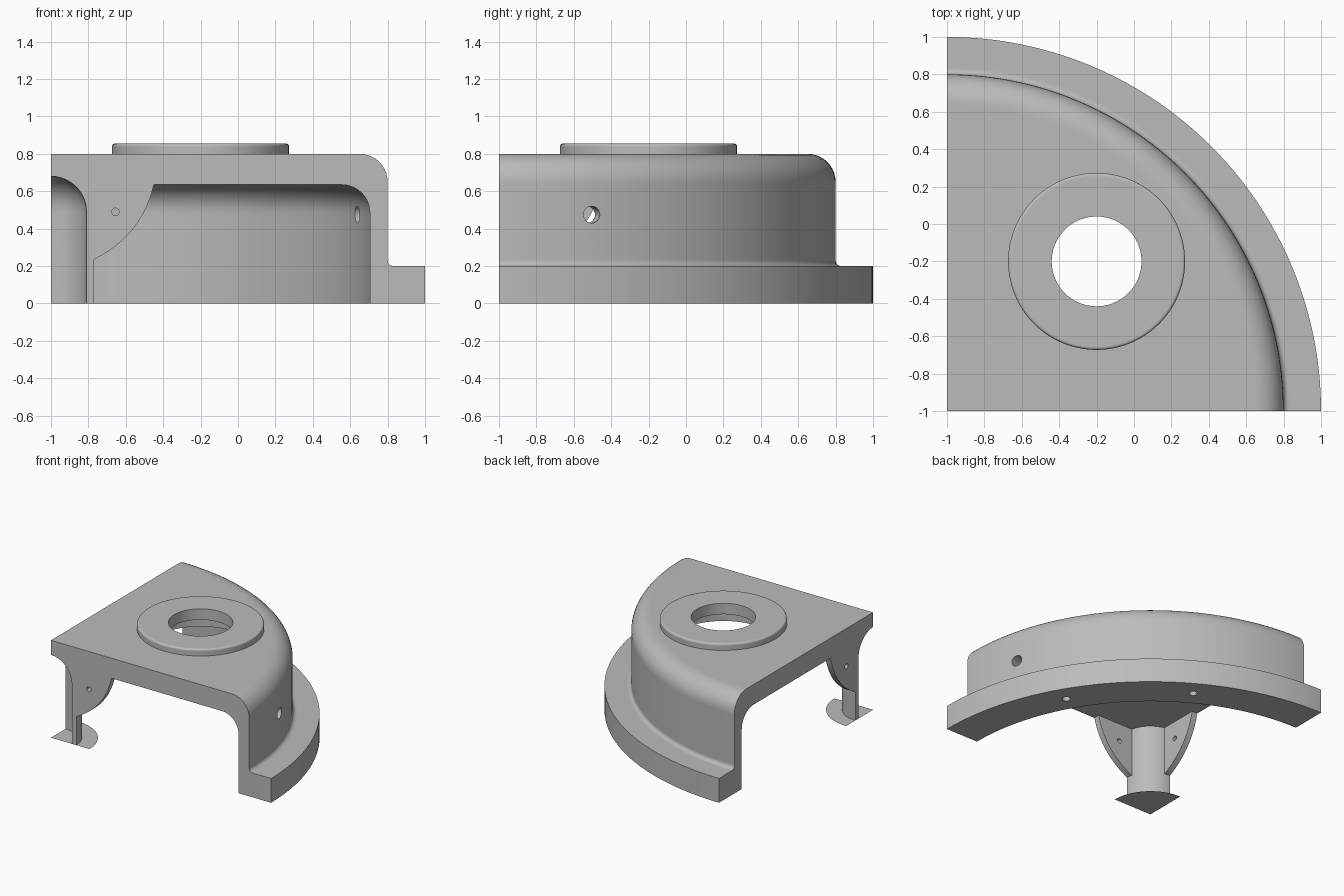
import bpy
import bmesh
from math import sin, cos, pi, radians
from mathutils import Matrix, Vector

if "Cube" in bpy.data.objects:
    bpy.data.objects.remove(bpy.data.objects["Cube"])

grey = bpy.data.materials.new("plain grey")
grey.use_nodes = True
grey.diffuse_color = (0.5, 0.5, 0.5, 1)
grey.node_tree.nodes["Principled BSDF"].inputs["Base Color"].default_value = (0.5, 0.5, 0.5, 1)


def finish(bm, name):
    bmesh.ops.recalc_face_normals(bm, faces=bm.faces)
    mesh = bpy.data.meshes.new(name)
    bm.to_mesh(mesh)
    bm.free()
    mesh.materials.append(grey)
    obj = bpy.data.objects.new(name, mesh)
    bpy.context.collection.objects.link(obj)
    return obj


def arc(r, z, radius, start, end, steps=10):
    angles = [radians(start + (end - start) * i / steps) for i in range(steps + 1)]
    return [(r + radius * cos(a), z + radius * sin(a)) for a in angles]


def lathe(name, profile, sweep=2 * pi, steps=64, matrix=Matrix()):
    """Revolve a closed profile around z; a partial sweep gets end caps."""
    bm = bmesh.new()
    full = sweep > 6.28
    axis = {i: bm.verts.new((0, 0, z)) for i, (r, z) in enumerate(profile) if r < 1e-5}
    rings = []
    for s in range(steps if full else steps + 1):
        a = sweep * s / steps
        rings.append([axis[i] if i in axis else bm.verts.new((r * cos(a), r * sin(a), z))
                      for i, (r, z) in enumerate(profile)])
    for s in range(steps):
        one, two = rings[s], rings[(s + 1) % len(rings)]
        for i in range(len(profile)):
            j = (i + 1) % len(profile)
            corners = list(dict.fromkeys([one[i], one[j], two[j], two[i]]))
            if len(corners) > 2:
                bm.faces.new(corners)
    if not full:
        bm.faces.new(rings[0])
        bm.faces.new(rings[-1])
    bm.transform(matrix)
    return finish(bm, name)


def pin(radius, start, end):
    """Cylinder cutter between two points."""
    start, end = Vector(start), Vector(end)
    turn = (end - start).to_track_quat('Z', 'Y').to_matrix().to_4x4()
    length = (end - start).length
    return lathe("hole_cutter", [(0, 0), (radius, 0), (radius, length), (0, length)],
                 steps=32, matrix=Matrix.Translation(start) @ turn)


def boolean(target, tool, operation):
    mod = target.modifiers.new("join", 'BOOLEAN')
    mod.operation = operation
    mod.solver = 'EXACT'
    mod.object = tool
    bpy.context.view_layer.update()
    result = bpy.data.meshes.new_from_object(
        target.evaluated_get(bpy.context.evaluated_depsgraph_get()))
    target.modifiers.clear()
    target.data = result
    bpy.data.objects.remove(tool)


# Quarter housing: column, ceiling, wall, flange and top in one section
section = [(0.19, 0), (0.23, 0), (0.23, 0.635), (1.54, 0.635)]
section += arc(1.555, 0.485, 0.15, 90, 0)
section += [(1.705, 0.47), (1.705, 0), (2, 0), (2, 0.2), (1.84, 0.2)]
section += arc(1.83, 0.23, 0.03, 270, 180, 6)
section += [(1.8, 0.24), (1.8, 0.64)]
section += arc(1.65, 0.65, 0.15, 0, 90)
section += [(1.635, 0.8), (0, 0.8), (0, 0.68)]
section += arc(0, 0.49, 0.19, 90, 0)[1:]
housing = lathe("housing", section, pi / 2, 60)

# Curved ribs beside the column, one on each cut plane
curve = []
for i in range(13):
    t = i / 12
    curve.append(tuple((1 - t) ** 2 * a + 2 * t * (1 - t) * b + t * t * c
                       for a, b, c in zip((0.23, 0.235), (0.49, 0.365), (0.55, 0.635))))
outline = [(0.21, 0.235)] + curve + [(0.55, 0.66), (0.21, 0.66)]
THICK = 0.05
for swap in (False, True):
    bm = bmesh.new()
    face = bm.faces.new([bm.verts.new((0, r, z) if swap else (r, 0, z)) for r, z in outline])
    extruded = bmesh.ops.extrude_face_region(bm, geom=[face])
    bmesh.ops.translate(bm, vec=(THICK, 0, 0) if swap else (0, THICK, 0),
                        verts=[v for v in extruded["geom"] if isinstance(v, bmesh.types.BMVert)])
    boolean(housing, finish(bm, "rib"), 'UNION')

# Round boss on the top
boss = [(0, 0.75), (0.473, 0.75), (0.473, 0.835)] + arc(0.458, 0.84, 0.015, 0, 90, 5)
boss += [(0.45, 0.855), (0, 0.855)]
boolean(housing, lathe("boss", boss, steps=96, matrix=Matrix.Translation((0.8, 0.8, 0))), 'UNION')

# Stepped bore through the boss
bore = [(0, 0.5), (0.4, 0.5), (0.4, 0.765), (0.24, 0.765), (0.24, 1), (0, 1)]
boolean(housing, lathe("bore_cutter", bore, steps=96,
                       matrix=Matrix.Translation((0.8, 0.8, 0))), 'DIFFERENCE')

# Rib holes, wall hole and blind flange holes
side = radians(16)
holes = [pin(0.02, (0.345, -0.1, 0.49), (0.345, 0.15, 0.49)),
         pin(0.02, (-0.1, 0.345, 0.49), (0.15, 0.345, 0.49)),
         pin(0.045, (1.6 * cos(side), 1.6 * sin(side), 0.475),
             (1.95 * cos(side), 1.95 * sin(side), 0.475))]
for angle in (radians(30), radians(60)):
    x, y = 1.85 * cos(angle), 1.85 * sin(angle)
    holes.append(pin(0.03, (x, y, -0.1), (x, y, 0.12)))
for hole in holes:
    boolean(housing, hole, 'DIFFERENCE')

# Thin quarter disc under the column
bm = bmesh.new()
rim = arc(0, 0, 0.35, 0, 90, 24)
bm.faces.new([bm.verts.new((x, y, 0)) for x, y in [(0, 0)] + rim])
foot = finish(bm, "foot_disc")

# Centre everything and shade
for obj in (housing, foot):
    obj.data.transform(Matrix.Translation((-1, -1, 0)))
bpy.ops.object.select_all(action='DESELECT')
housing.select_set(True)
bpy.context.view_layer.objects.active = housing
bpy.ops.object.shade_smooth_by_angle(angle=radians(30))
